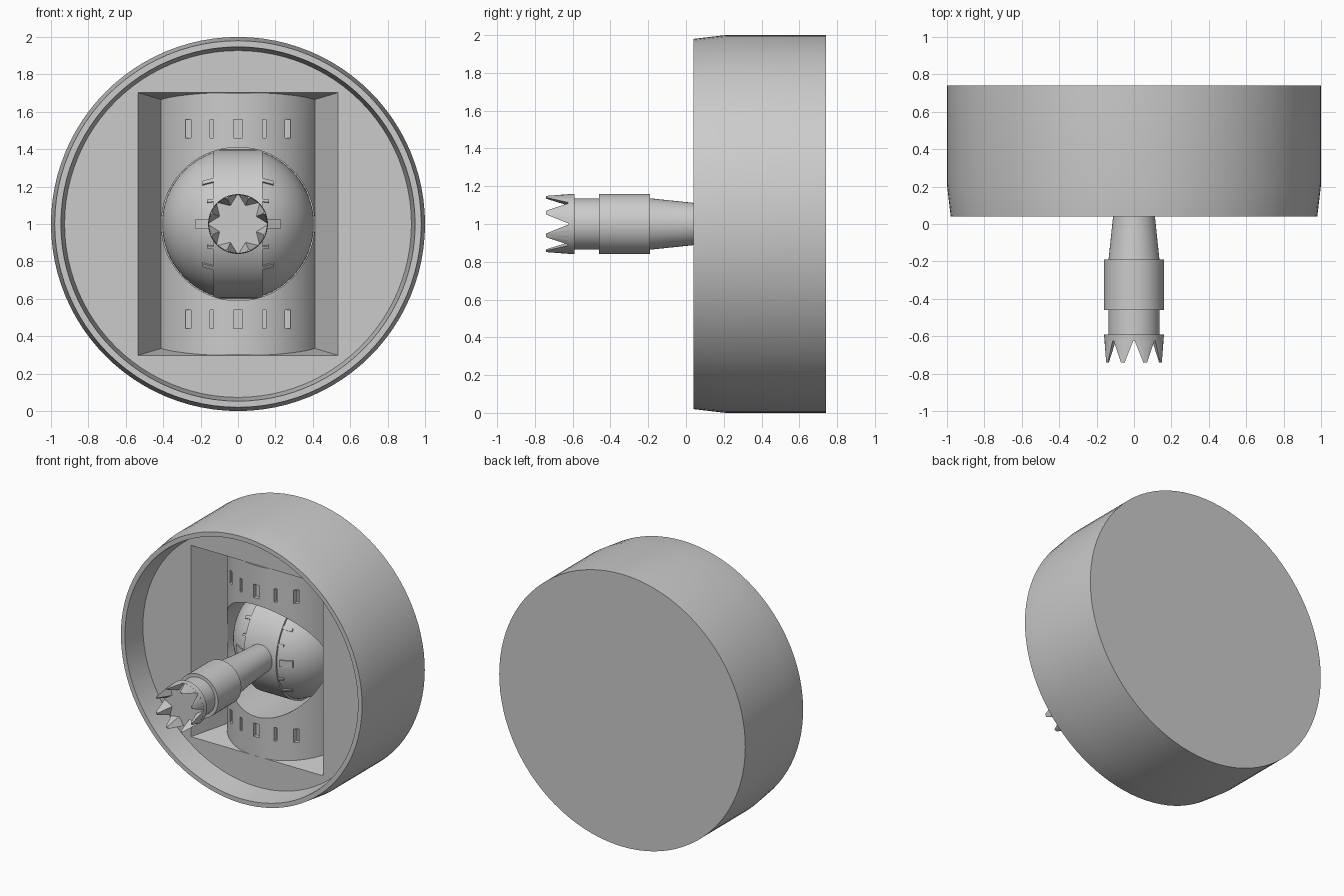
import bpy, bmesh, math
from mathutils import Vector

if "Cube" in bpy.data.objects:
    bpy.data.objects.remove(bpy.data.objects["Cube"])

CZ = 1.0        # height of the main axis
BALL_Y = 0.65   # depth of the ball centre


def finish(name, verts, faces):
    bm = bmesh.new()
    vs = [bm.verts.new(v) for v in verts]
    for f in faces:
        bm.faces.new([vs[i] for i in f])
    bmesh.ops.remove_doubles(bm, verts=bm.verts, dist=1e-5)
    bmesh.ops.dissolve_degenerate(bm, edges=bm.edges, dist=1e-6)
    bmesh.ops.recalc_face_normals(bm, faces=bm.faces)
    me = bpy.data.meshes.new(name)
    bm.to_mesh(me)
    bm.free()
    ob = bpy.data.objects.new(name, me)
    bpy.context.collection.objects.link(ob)
    return ob


def lathe(name, profile, place, n=96, a0=0.0, sweep=2 * math.pi):
    """Revolve (radius, height) points; place maps (radius, angle, height) to xyz."""
    m = len(profile)
    verts = [place(r, a0 + sweep * i / n, h) for i in range(n + 1) for r, h in profile]
    faces = [(i * m + j, i * m + j + 1, (i + 1) * m + j + 1, (i + 1) * m + j)
             for i in range(n) for j in range(m - 1)]
    return finish(name, verts, faces)


def about_y(r, a, h):
    return (r * math.cos(a), h, CZ + r * math.sin(a))


def about_x(r, a, h):
    return (h, BALL_Y - r * math.cos(a), CZ + r * math.sin(a))


def prism(name, bottom, top):
    n = len(bottom)
    faces = [tuple(range(n)), tuple(range(n, 2 * n))]
    faces += [(i, (i + 1) % n, n + (i + 1) % n, n + i) for i in range(n)]
    return finish(name, bottom + top, faces)


def rect(hx, hz, y, cx=0.0, cz=CZ):
    return [(cx + sx * hx, y, cz + sz * hz) for sx, sz in ((-1, -1), (1, -1), (1, 1), (-1, 1))]


def cut(ob, cutters):
    bpy.context.view_layer.objects.active = ob
    for c in cutters:
        mod = ob.modifiers.new("cut", 'BOOLEAN')
        mod.operation, mod.solver, mod.object = 'DIFFERENCE', 'EXACT', c
        bpy.ops.object.modifier_apply(modifier=mod.name)


def smooth(*obs):
    bpy.ops.object.select_all(action='DESELECT')
    for o in obs:
        o.select_set(True)
    bpy.context.view_layer.objects.active = obs[0]
    bpy.ops.object.shade_smooth_by_angle(angle=math.radians(25))


# Round housing with a recessed front
housing = lathe("housing", [(0, .74), (1, .74), (1, .21), (.98, .04), (.947, .04),
                            (.927, .22), (0, .22)], about_y)

# Cutters: tapered pocket and round socket
pocket = prism("pocket_cutter", rect(.545, .7055, .20), rect(.41, .665, .47))
socket = lathe("socket_cutter", [(0, .10), (.41, .10), (.41, .66), (0, .66)], about_y)

# Bowed barrel plate inside the pocket
R, N = .46, 32
amax = math.asin(.415 / R)
arc = [(R * math.sin(a), .672 - R * math.cos(a))
       for a in (-amax + 2 * amax * i / N for i in range(N + 1))]
outline = [(-.415, .6)] + arc + [(.415, .6)]
barrel = prism("barrel_plate", [(x, y, CZ - .70) for x, y in outline],
               [(x, y, CZ + .70) for x, y in outline])

# Indicator slots above and below the ball
slots = []
for sz in (-1, 1):
    for x, hw in ((-.265, .015), (-.14, .009), (0, .023), (.14, .009), (.265, .015)):
        surf = .672 - math.sqrt(R * R - x * x)
        slots.append(prism("slot_cutter", rect(hw, .049, surf - .05, x, CZ + sz * .51),
                           rect(hw, .049, surf + .03, x, CZ + sz * .51)))

cut(housing, [pocket, socket])
cut(barrel, [socket] + slots)
for c in [pocket, socket] + slots:
    bpy.data.objects.remove(c)

# Ball with a raised centre band (front half, turned about x)
BR, BW = .405, .13
side = [(BR * math.sin(t), BR * math.cos(t))
        for t in (math.acos(BW / BR) * i / 20 for i in range(21))]
half = side + [(.397, BW)]
ball = lathe("ball", half + [(r, -h) for r, h in reversed(half)], about_x, 64,
             -math.pi / 2, math.pi)

# Scale ticks beside the band
for sx in (-1, 1):
    for deg, x0, x1, hw in ((0, .15, .23, .024), (19, .12, .165, .008), (-19, .12, .165, .008),
                            (37, .12, .19, .012), (-37, .12, .19, .012)):
        a = math.radians(deg)
        out = Vector((0, -math.cos(a), math.sin(a)))
        tan = Vector((0, math.sin(a), math.cos(a)))
        c = Vector((0, BALL_Y, CZ))
        ring = []
        for lift in (-.02, .010):
            ring.append([c + Vector((sx * x, 0, 0)) + tan * s
                         + out * (math.sqrt(BR * BR - x * x) + lift)
                         for x, s in ((x0, -hw), (x1, -hw), (x1, hw), (x0, hw))])
        prism("scale_tick", ring[0], ring[1])

# Stick shaft with taper, collar, neck and crown base
stick = lathe("stick", [(0, .30), (.098, .30), (.112, .04), (.136, -.19), (.16, -.19),
                        (.16, -.46), (.136, -.46), (.136, -.59), (.16, -.59),
                        (.158, -.625), (0, -.625)], about_y, 64)

# Crown of eight pointed teeth
verts, faces = [], []
for k in range(8):
    mid = math.pi / 8 + k * math.pi / 4
    b, steps = len(verts), 4
    for i in range(steps + 1):
        verts.append(about_y(.158, mid + (i / steps - .5) * math.radians(43), -.622))
    verts.append(about_y(.105, mid, -.622))
    for da in (-.07, .07):
        verts.append(about_y(.157, mid + da, -.74))
    verts.append(about_y(.145, mid, -.74))
    inner, t0, t1, t2 = b + 5, b + 6, b + 7, b + 8
    faces += [(b, b + 1, t0), (b + 1, b + 2, t0), (b + 2, t1, t0), (b + 2, b + 3, t1),
              (b + 3, b + 4, t1), (b + 4, inner, t2, t1), (inner, b, t0, t2),
              (t0, t1, t2), (b, b + 1, b + 2, b + 3, b + 4, inner)]
finish("crown_teeth", verts, faces)

smooth(housing, barrel, ball, stick)
